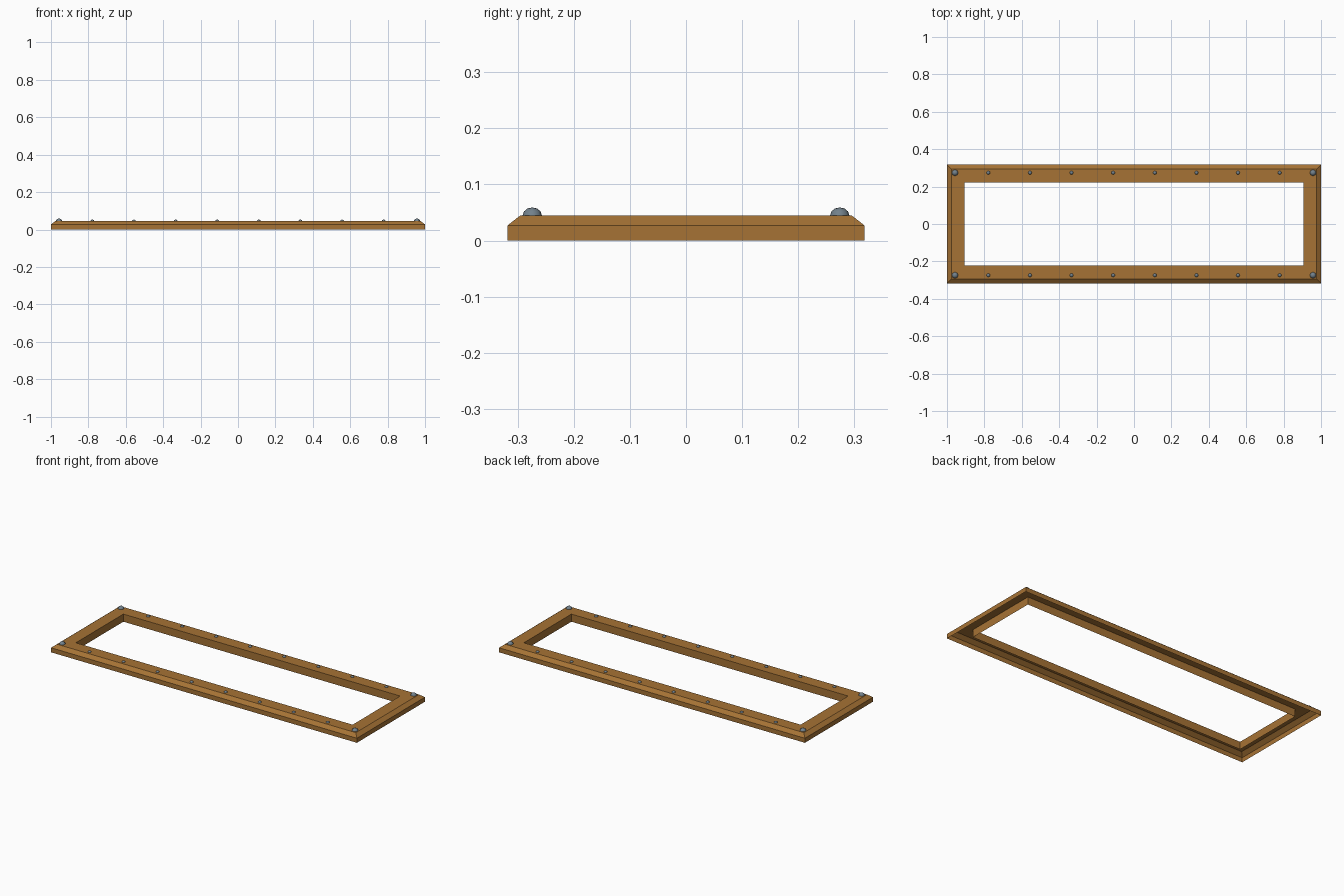
import bpy, bmesh, math

if "Cube" in bpy.data.objects:
    bpy.data.objects.remove(bpy.data.objects["Cube"])


def material(name, rgb):
    m = bpy.data.materials.new(name)
    m.diffuse_color = (*rgb, 1)
    m.use_nodes = True
    m.node_tree.nodes["Principled BSDF"].inputs["Base Color"].default_value = m.diffuse_color
    return m


wood = material("warm_wood", (0.38, 0.17, 0.035))
steel = material("grey_steel", (0.17, 0.22, 0.26))


def finish(bm, name, mat):
    me = bpy.data.meshes.new(name)
    bm.to_mesh(me)
    bm.free()
    me.materials.append(mat)
    ob = bpy.data.objects.new(name, me)
    bpy.context.collection.objects.link(ob)
    return ob


# Frame: mitred moulding, hollow underneath; profile is (half x, half y, z)
profile = [
    (1.0, 0.318, 0.0),      # outer foot
    (1.0, 0.318, 0.027),    # top of outer wall
    (0.977, 0.295, 0.045),  # end of sloped edge
    (0.905, 0.222, 0.045),  # inner lip
    (0.905, 0.222, 0.0),    # inner foot
]
bm = bmesh.new()
rings = [[bm.verts.new((sx * x, sy * y, z))
          for sx, sy in ((-1, -1), (1, -1), (1, 1), (-1, 1))]
         for x, y, z in profile]
for a, b in zip(rings, rings[1:]):
    for i in range(4):
        j = (i + 1) % 4
        bm.faces.new((a[i], a[j], b[j], b[i]))
finish(bm, "wooden_frame", wood)


# Domed rivet heads sitting on the top face
def rivet(name, x, y, radius, height, sides=8, steps=3):
    bm = bmesh.new()
    loops = []
    for k in range(steps):
        t = k / steps * math.pi / 2
        loops.append([bm.verts.new((
            x + radius * math.cos(t) * math.cos(2 * math.pi * i / sides),
            y + radius * math.cos(t) * math.sin(2 * math.pi * i / sides),
            0.045 + height * math.sin(t))) for i in range(sides)])
    tip = bm.verts.new((x, y, 0.045 + height))
    for i in range(sides):
        j = (i + 1) % sides
        for a, b in zip(loops, loops[1:]):
            bm.faces.new((a[i], a[j], b[j], b[i]))
        bm.faces.new((loops[-1][i], loops[-1][j], tip))
    for f in bm.faces:
        f.smooth = True
    finish(bm, name, steel)


for y in (-0.274, 0.274):
    side = "front" if y < 0 else "back"
    for x in (-0.957, 0.957):
        rivet(f"{side}_corner_rivet", x, y, 0.017, 0.014)
    for i in range(8):
        rivet(f"{side}_small_rivet", (i - 3.5) * 0.2225, y, 0.010, 0.008)
